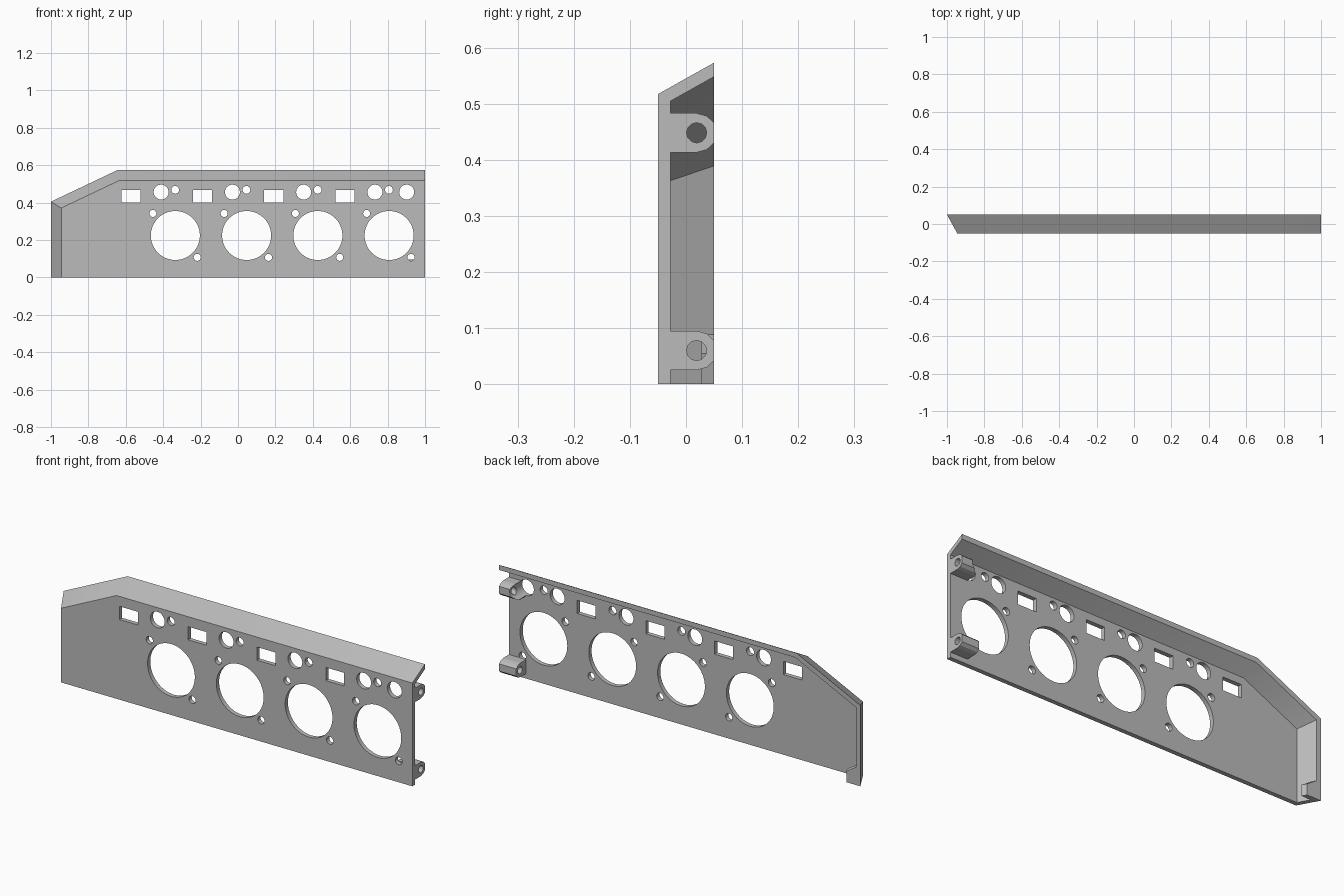
import bpy, bmesh, math
from mathutils import Matrix

if "Cube" in bpy.data.objects:
    bpy.data.objects.remove(bpy.data.objects["Cube"])

grey = bpy.data.materials.new("mid_grey")
grey.use_nodes = True
colour = (0.5, 0.5, 0.5, 1)
grey.diffuse_color = colour
grey.node_tree.nodes["Principled BSDF"].inputs["Base Color"].default_value = colour

FRONT, PLATE, BACK = -0.05, -0.028, 0.05
WALL = 0.025
PITCH = 0.381


def make_object(name, bm):
    bmesh.ops.recalc_face_normals(bm, faces=bm.faces)
    mesh = bpy.data.meshes.new(name)
    bm.to_mesh(mesh)
    bm.free()
    mesh.materials.append(grey)
    obj = bpy.data.objects.new(name, mesh)
    bpy.context.collection.objects.link(obj)
    return obj


def add_cylinder(bm, axis, centre, radius, depth, sides):
    turn = Matrix.Rotation(math.pi / 2, 4, axis)
    bmesh.ops.create_cone(bm, cap_ends=True, segments=sides, radius1=radius,
                          radius2=radius, depth=depth,
                          matrix=Matrix.Translation(centre) @ turn)


def add_prism(bm, points, offset):
    face = bm.faces.new([bm.verts.new(p) for p in points])
    new = bmesh.ops.extrude_face_region(bm, geom=[face])["geom"]
    bmesh.ops.translate(bm, vec=offset,
                        verts=[v for v in new if isinstance(v, bmesh.types.BMVert)])


def cut(obj, cutter):
    cutter.hide_render = True
    mod = obj.modifiers.new("cut", "BOOLEAN")
    mod.operation, mod.solver, mod.object = "DIFFERENCE", "EXACT", cutter
    bpy.context.view_layer.objects.active = obj
    bpy.ops.object.modifier_apply(modifier=mod.name)
    bpy.data.objects.remove(cutter)


def smooth(obj):
    bpy.ops.object.select_all(action="DESELECT")
    obj.select_set(True)
    bpy.context.view_layer.objects.active = obj
    bpy.ops.object.shade_smooth_by_angle(angle=math.radians(35))


# Panel outline, flaring outward with depth
def outline(y, inset):
    d = y - FRONT
    left = -0.945 - 0.55 * d + inset
    top = 0.517 + 0.56 * d - inset
    base = 0.371 + 0.6 * d - inset * 1.106
    slope = 0.475
    return [(left, y, 0), (left, y, base + slope * (left + 0.945)),
            ((top - base) / slope - 0.945, y, top), (1, y, top)]


# Panel with flared rim on the top and one end
bm = bmesh.new()
rings = [[bm.verts.new(p) for p in outline(y, inset)]
         for y, inset in ((FRONT, 0), (BACK, 0), (BACK, WALL), (PLATE, WALL))]
front_corner = bm.verts.new((1, FRONT, 0))
back_corner = bm.verts.new((1, PLATE, 0))
for a, b in zip(rings, rings[1:]):
    for i in range(3):
        bm.faces.new((a[i], a[i + 1], b[i + 1], b[i]))
bm.faces.new(rings[0] + [front_corner])
bm.faces.new(rings[3] + [back_corner])
for i in (0, 3):
    bm.faces.new([front_corner] + [r[i] for r in rings] + [back_corner])
panel = make_object("panel", bm)

# Round dial openings, screw holes, lamp holes and switch slots
bm = bmesh.new()
holes = [(0.902, 0.456, 0.04, 32)]
for k in range(4):
    s = k * PITCH
    holes += [(s - 0.335, 0.224, 0.131, 64),
              (s - 0.455, 0.342, 0.019, 16), (s - 0.218, 0.107, 0.019, 16),
              (s - 0.411, 0.456, 0.04, 32), (s - 0.336, 0.468, 0.021, 16)]
    bmesh.ops.create_cube(bm, size=1, matrix=Matrix.Translation((s - 0.571, -0.04, 0.434))
                          @ Matrix.Diagonal((0.102, 0.1, 0.066, 1)))
for x, z, radius, sides in holes:
    add_cylinder(bm, "X", (x, -0.04, z), radius, 0.1, sides)
cut(panel, make_object("panel_cutter", bm))
smooth(panel)

# Mounting bosses with round-nosed section and a bore
for name, z in (("lower_boss", 0.06), ("upper_boss", 0.448)):
    r, y = 0.035, 0.019
    half = [(PLATE, r), (y, r), (y + 0.018, 0.03), (BACK, 0.018)]
    section = half + [(py, -pz) for py, pz in reversed(half)]
    bm = bmesh.new()
    add_prism(bm, [(1, py, z + pz) for py, pz in section], (-0.095, 0, 0))
    boss = make_object(name, bm)
    bm = bmesh.new()
    add_cylinder(bm, "Y", (0.95, y, z), 0.018, 0.3, 12)
    cut(boss, make_object("bore_cutter", bm))
    if name == "upper_boss":
        bm = bmesh.new()
        add_cylinder(bm, "X", (0.902, 0, 0.456), 0.04, 0.3, 32)
        cut(boss, make_object("clearance_cutter", bm))

# Small chamfered tab at the foot of the flared end
bm = bmesh.new()
tab = [(-0.985, 0), (-0.923, 0), (-0.923, 0.055), (-0.985, 0.095)]
add_prism(bm, [(x, BACK, z) for x, z in tab], (0.012, -0.022, 0))
make_object("end_tab", bm)
